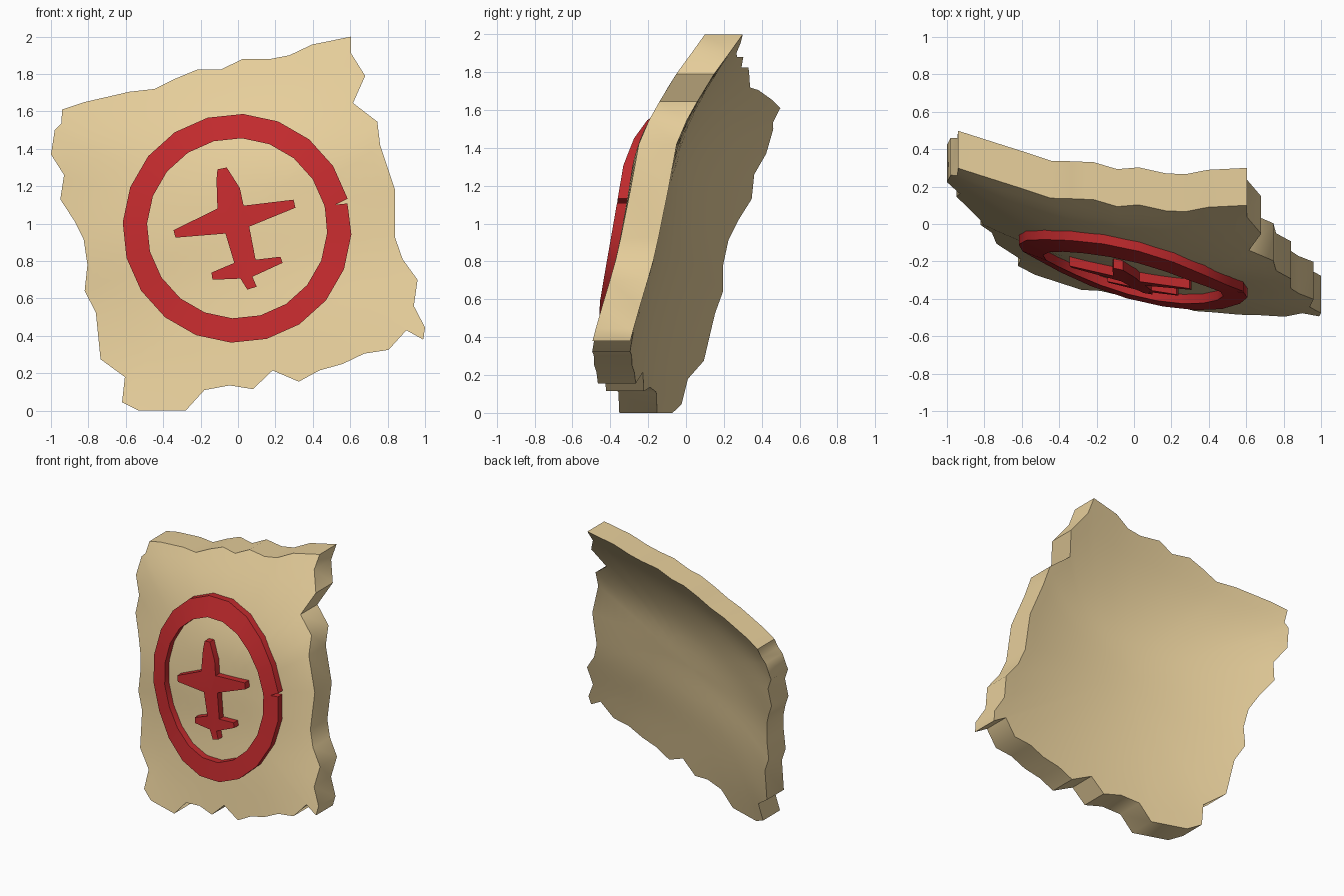
import bpy, bmesh, math

cube = bpy.data.objects.get("Cube")
if cube:
    bpy.data.objects.remove(cube, do_unlink=True)


def material(name, rgb):
    m = bpy.data.materials.new(name)
    m.use_nodes = True
    m.diffuse_color = (*rgb, 1)
    m.node_tree.nodes["Principled BSDF"].inputs["Base Color"].default_value = (*rgb, 1)
    return m


parchment = material("parchment tan", (0.79, 0.615, 0.325))
paint = material("emblem red", (0.53, 0.023, 0.026))

TILT = math.radians(10)
THICK = 0.2      # sheet depth
RAISE = 0.05     # how far the emblem stands out
EMBED = 0.03     # how far the emblem sinks into the sheet

# Front depth of the curled sheet at its left, middle and right, bottom row first
U_EDGE, V_STEP = 0.85, 0.3
ROWS = [(-.225, -.44, -.525), (-.11, -.375, -.445), (-.03, -.31, -.36), (.02, -.265, -.30),
        (.115, -.20, -.24), (.215, -.06, -.085), (.40, .155, .12)]


def across(row, u):
    """Parabola through the three depths of a row."""
    low, mid, high = row
    t = u / U_EDGE
    return mid + (high - low) / 2 * t + ((high + low) / 2 - mid) * t * t


def surface(x, z):
    """Depth of the sheet's front at a point, smoothly joining the tilted rows."""
    u = x * math.cos(TILT) + (z - 1) * math.sin(TILT)
    v = -x * math.sin(TILT) + (z - 1) * math.cos(TILT)
    d = [across(row, u) for row in ROWS]
    d = [2 * d[0] - d[1]] + d + [2 * d[-1] - d[-2]]
    f = v / V_STEP + 3
    i = min(max(int(f), 0), len(ROWS) - 2)
    t = f - i
    a, b, c, e = d[i:i + 4]
    return b + t / 2 * (c - a + t * (2 * a - 5 * b + 4 * c - e + t * (3 * (b - c) + e - a)))


def loop_at(bm, pts, offset):
    return [bm.verts.new((x, surface(x, z) + offset, z)) for x, z in pts]


def bridge(bm, a, b):
    n = len(a)
    for i in range(n):
        j = (i + 1) % n
        bm.faces.new((a[i], a[j], b[j], b[i]))


def finish(bm, name, mat):
    bmesh.ops.recalc_face_normals(bm, faces=bm.faces)
    mesh = bpy.data.meshes.new(name)
    bm.to_mesh(mesh)
    bm.free()
    mesh.materials.append(mat)
    ob = bpy.data.objects.new(name, mesh)
    bpy.context.collection.objects.link(ob)
    bpy.ops.object.select_all(action='DESELECT')
    ob.select_set(True)
    bpy.context.view_layer.objects.active = ob
    bpy.ops.object.shade_smooth_by_angle(angle=math.radians(50))


# Ragged outline of the sheet, clockwise from the top right corner
OUTLINE = [
    (.605, 2), (.605, 1.91), (.68, 1.79), (.615, 1.645), (.745, 1.545), (.76, 1.42),
    (.84, 1.18), (.84, .925), (.88, .81), (.96, .70), (.94, .56), (1, .445), (.99, .38),
    (.90, .43), (.805, .325), (.675, .305), (.56, .25), (.435, .215), (.325, .155),
    (.185, .215), (.08, .115), (-.045, .135), (-.18, .11), (-.28, 0), (-.53, 0),
    (-.62, .045), (-.605, .18), (-.735, .275), (-.76, .525), (-.82, .64), (-.805, .78),
    (-.825, .915), (-.875, 1.015), (-.95, 1.13), (-.93, 1.26), (-1, 1.37), (-.98, 1.5),
    (-.945, 1.535), (-.94, 1.61), (-.82, 1.65), (-.58, 1.705), (-.445, 1.72),
    (-.335, 1.775), (-.215, 1.825), (-.09, 1.825), (.025, 1.88), (.17, 1.88),
    (.275, 1.9), (.395, 1.957)]


def shrunk(s):
    """Outline scaled towards the middle, easing into an even circle."""
    pts = []
    for i, (x, z) in enumerate(OUTLINE):
        a = math.radians(59 - 360 * i / len(OUTLINE))
        pts.append((s * (s * x + (1 - s) * .95 * math.cos(a)),
                    1 + s * (s * (z - 1) + (1 - s) * .95 * math.sin(a))))
    return pts


# Sheet: front and back filled with shrinking loops
bm = bmesh.new()
rims = []
for offset in (0, THICK):
    previous = None
    for s in (1, .92, .84, .75, .65, .55, .45, .35, .25, .15, .07):
        ring = loop_at(bm, shrunk(s), offset)
        if previous:
            bridge(bm, previous, ring)
        else:
            rims.append(ring)
        previous = ring
    hub = loop_at(bm, [(0, 1)], offset)[0]
    for i in range(len(previous)):
        bm.faces.new((previous[i - 1], previous[i], hub))
bridge(bm, *rims)
finish(bm, "curled_sheet", parchment)

# Emblem ring: twenty sides with a small notch on its left side
R_OUT, R_IN, CX, CZ = 0.612, 0.482, -0.005, 0.975
STEPS = [(15 + 18 * i, R_OUT) for i in range(20)] + [(372.7, .605), (373.5, .54)]


def polar(deg, r):
    a = math.radians(deg)
    return CX + r * math.cos(a), CZ + r * math.sin(a)


bm = bmesh.new()
outer = [polar(d, r) for d, r in STEPS]
inner = [polar(d, R_IN) for d, r in STEPS]
loops = [loop_at(bm, p, o) for p, o in
         ((outer, -RAISE), (inner, -RAISE), (inner, EMBED), (outer, EMBED))]
for k in range(4):
    bridge(bm, loops[k], loops[(k + 1) % 4])
finish(bm, "emblem_ring", paint)

# Emblem aeroplane
PLANE = [
    (-.11, 1.29), (-.06, 1.30), (.01, 1.19), (.03, 1.096), (.297, 1.128), (.307, 1.085),
    (.06, .984), (.094, .807), (.227, .823), (.238, .79), (.077, .716), (.10, .663),
    (.05, .647), (.013, .706), (-.136, .70), (-.142, .738), (-.02, .79), (-.067, .947),
    (-.334, .925), (-.345, .965), (-.11, 1.08), (-.115, 1.235)]
bm = bmesh.new()
front, back = loop_at(bm, PLANE, -RAISE), loop_at(bm, PLANE, EMBED)
bm.faces.new(front)
bm.faces.new(back[::-1])
bridge(bm, front, back)
bmesh.ops.triangulate(bm, faces=[f for f in bm.faces if len(f.verts) > 4])
finish(bm, "emblem_aeroplane", paint)
